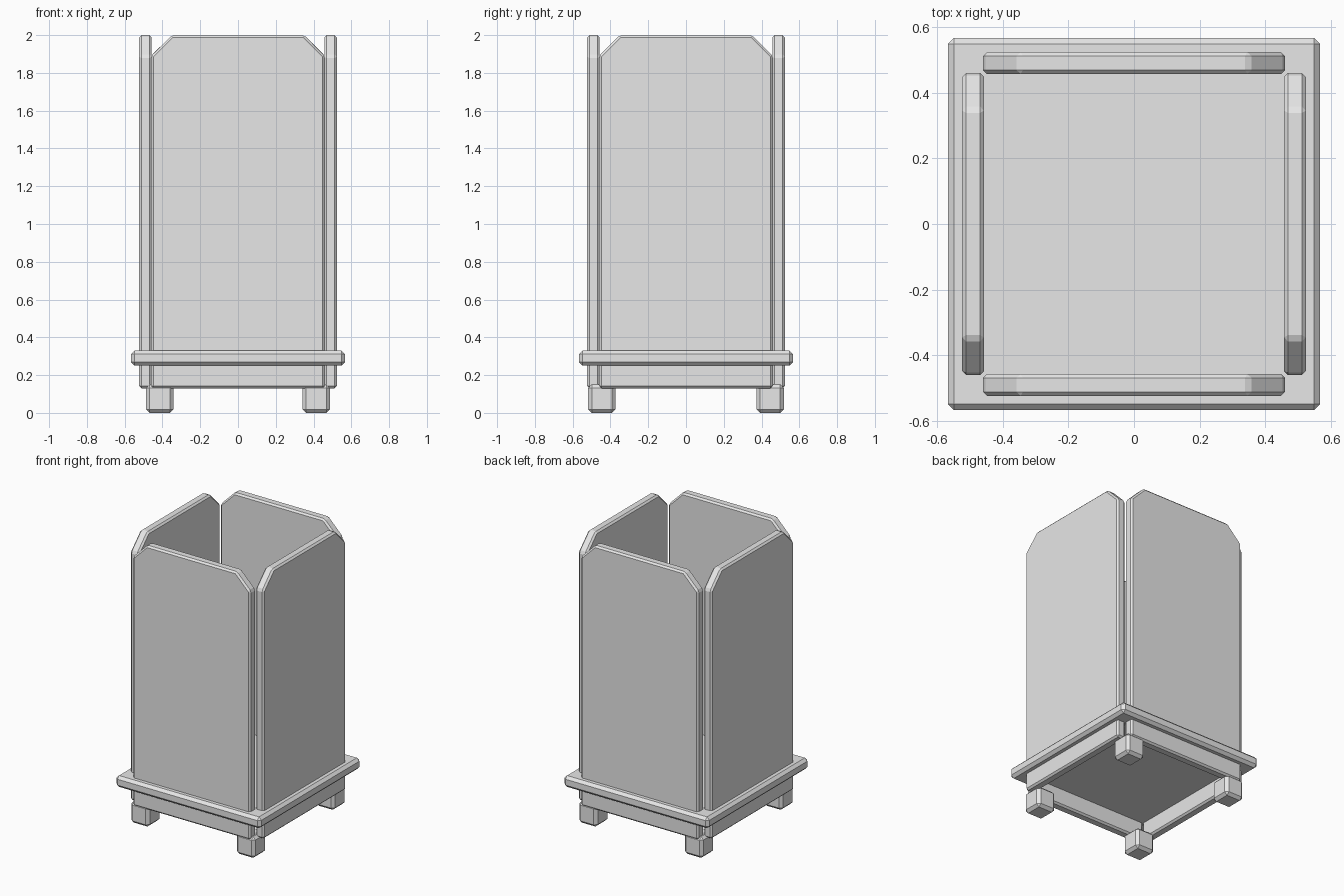
import bpy, bmesh
from math import pi
from mathutils import Matrix, Vector

cube = bpy.data.objects.get("Cube")
if cube:
    bpy.data.objects.remove(cube, do_unlink=True)

grey = bpy.data.materials.new("plain grey")
grey.use_nodes = True
colour = (0.8, 0.8, 0.8, 1)
grey.diffuse_color = colour
grey.node_tree.nodes["Principled BSDF"].inputs["Base Color"].default_value = colour


def finish(name, bm, bevel):
    """Turn a bmesh into a flat-shaded object with chamfered edges."""
    bmesh.ops.recalc_face_normals(bm, faces=bm.faces)
    mesh = bpy.data.meshes.new(name)
    bm.to_mesh(mesh)
    bm.free()
    mesh.materials.append(grey)
    obj = bpy.data.objects.new(name, mesh)
    bpy.context.collection.objects.link(obj)
    mod = obj.modifiers.new("chamfer", 'BEVEL')
    mod.width = bevel
    mod.segments = 1
    mod.limit_method = 'ANGLE'
    return obj


def box(name, centre, size, bevel):
    bm = bmesh.new()
    bmesh.ops.create_cube(bm, size=1)
    bmesh.ops.scale(bm, vec=size, verts=bm.verts)
    bmesh.ops.translate(bm, vec=centre, verts=bm.verts)
    return finish(name, bm, bevel)


def panel(name, angle):
    """Upright board with clipped top corners, turned about the centre."""
    half, bottom, top, clip = 0.46, 0.13, 2.0, 0.11
    outer, thick = 0.523, 0.066
    right = [(half, bottom), (half, top - clip), (half - clip, top)]
    outline = right + [(-x, z) for x, z in reversed(right)]
    bm = bmesh.new()
    face = bm.faces.new([bm.verts.new((x, -outer, z)) for x, z in outline])
    ext = bmesh.ops.extrude_face_region(bm, geom=[face], use_keep_orig=True)
    moved = [g for g in ext["geom"] if isinstance(g, bmesh.types.BMVert)]
    bmesh.ops.translate(bm, vec=Vector((0, thick, 0)), verts=moved)
    bmesh.ops.rotate(bm, cent=(0, 0, 0), matrix=Matrix.Rotation(angle, 3, 'Z'), verts=bm.verts)
    return finish(name, bm, 0.012)


# Four side boards
for i, side in enumerate(("front", "left", "back", "right")):
    panel(side + "_panel", i * pi / 2)

# Floor slab that sticks out as a rim
box("base_slab", (0, 0, 0.29), (1.134, 1.134, 0.08), 0.019)

# Four feet
for sx, side in ((1, "left"), (-1, "right")):
    for sy, end in ((-1, "front"), (1, "back")):
        box(f"{end}_{side}_foot", (sx * 0.414, sy * 0.445, 0.075), (0.145, 0.145, 0.15), 0.019)
